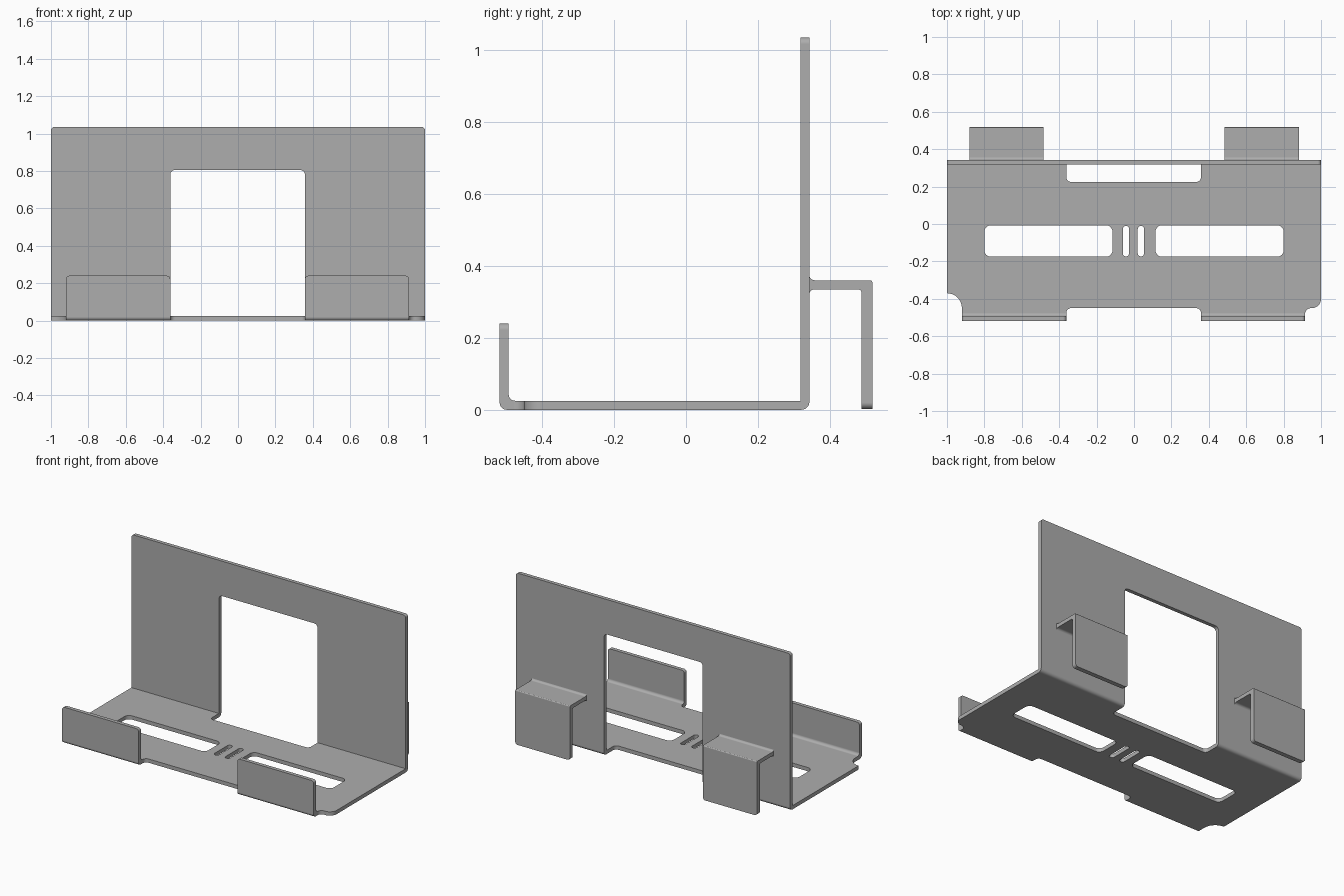
import bpy
import bmesh
import math
from mathutils import Vector

cube = bpy.data.objects.get("Cube")
if cube:
    bpy.data.objects.remove(cube, do_unlink=True)

# Single sheet-metal colour
steel = bpy.data.materials.new("plain grey")
steel.use_nodes = True
GREY = (0.42, 0.42, 0.42, 1)
steel.diffuse_color = GREY
steel.node_tree.nodes["Principled BSDF"].inputs["Base Color"].default_value = GREY


def rounded(points, steps=8):
    """Outline whose corners (a, b, radius) become arcs."""
    out = []
    for i, p in enumerate(points):
        corner = Vector(p[:2])
        r = p[2] if len(p) > 2 else 0
        if not r:
            out.append(corner)
            continue
        u = (Vector(points[i - 1][:2]) - corner).normalized()
        v = (Vector(points[(i + 1) % len(points)][:2]) - corner).normalized()
        half = u.angle(v) / 2
        centre = corner + (u + v).normalized() * (r / math.sin(half))
        start = corner + u * (r / math.tan(half)) - centre
        end = corner + v * (r / math.tan(half)) - centre
        sweep = math.pi - 2 * half
        for k in range(steps + 1):
            t = k / steps
            out.append(centre + (start * math.sin((1 - t) * sweep)
                                 + end * math.sin(t * sweep)) / math.sin(sweep))
    return out


def prism(name, points, axis, low, high):
    """Extrude an outline along an axis from low to high."""
    place = {"X": lambda p: (low, p.x, p.y),
             "Y": lambda p: (p.x, low, p.y),
             "Z": lambda p: (p.x, p.y, low)}[axis]
    bm = bmesh.new()
    face = bm.faces.new([bm.verts.new(place(p)) for p in rounded(points)])
    ext = bmesh.ops.extrude_face_region(bm, geom=[face])
    shift = Vector([high - low if a == axis else 0 for a in "XYZ"])
    bmesh.ops.translate(bm, vec=shift,
                        verts=[g for g in ext["geom"] if isinstance(g, bmesh.types.BMVert)])
    bmesh.ops.recalc_face_normals(bm, faces=bm.faces)
    mesh = bpy.data.meshes.new(name)
    bm.to_mesh(mesh)
    bm.free()
    mesh.materials.append(steel)
    obj = bpy.data.objects.new(name, mesh)
    bpy.context.collection.objects.link(obj)
    return obj


def box(x0, x1, y0, y1, r=0):
    return [(x0, y0, r), (x1, y0, r), (x1, y1, r), (x0, y1, r)]


def combine(target, other, operation):
    other.hide_render = True
    mod = target.modifiers.new("combine", "BOOLEAN")
    mod.operation = operation
    mod.solver = "EXACT"
    mod.object = other
    bpy.context.view_layer.objects.active = target
    bpy.ops.object.modifier_apply(modifier=mod.name)
    bpy.data.objects.remove(other, do_unlink=True)


FRONT, BACK, SHEET, TOP, LIP = -0.518, 0.343, 0.025, 1.035, 0.24

# Folded sheet: front lip, tray and back plate
bracket = prism("folded_bracket", [
    (FRONT, 0, 0.02), (BACK, 0, 0.022), (BACK, TOP), (BACK - SHEET, TOP),
    (BACK - SHEET, SHEET), (FRONT + SHEET, SHEET, 0.018),
    (FRONT + SHEET, LIP), (FRONT, LIP)], "X", -1, 1)

# Plan cut-outs: front corners, gap between lips, rear notch
plan_cuts = [
    [(-1.1, -0.6), (-0.92, -0.6), (-0.92, -0.37, 0.08), (-1.1, -0.37)],
    [(0.915, -0.6), (0.915, -0.45, 0.03), (1, -0.45, 0.05),
     (1.0005, -0.38), (1.1, -0.38), (1.1, -0.6)],
    [(-0.362, -0.6), (0.358, -0.6), (0.358, -0.45, 0.025), (-0.362, -0.45, 0.025)],
    [(-0.362, 0.225, 0.025), (0.358, 0.225, 0.025), (0.358, 0.4), (-0.362, 0.4)],
]
# Long and short slots in the tray
plan_cuts += [box(-0.8, -0.115, -0.175, -0.007, 0.035),
              box(0.115, 0.8, -0.175, -0.007, 0.035),
              box(-0.06, -0.026, -0.173, -0.01, 0.0165),
              box(0.02, 0.054, -0.173, -0.01, 0.0165)]
for cut in plan_cuts:
    combine(bracket, prism("plan_cutter", cut, "Z", -0.1, 0.3), "DIFFERENCE")

# Window in the back plate
combine(bracket, prism("window_cutter", [
    (-0.362, -0.1), (0.358, -0.1), (0.358, 0.805, 0.025), (-0.362, 0.805, 0.025)],
    "Y", 0.28, 0.4), "DIFFERENCE")

# Rear hooks with filleted roots
for x0, x1 in ((-0.88, -0.485), (0.485, 0.883)):
    hook = prism("rear_hook", [
        (0.335, 0.315), (BACK - 0.001, 0.315), (BACK, 0.335, 0.016),
        (0.488, 0.335, 0.01), (0.488, 0.002), (0.518, 0.002), (0.518, 0.36, 0.006),
        (BACK, 0.36, 0.016), (BACK - 0.001, 0.38), (0.335, 0.38)], "X", x0, x1)
    combine(bracket, hook, "UNION")

# Round the free corners of the back plate, lips and hooks
bm = bmesh.new()
bm.from_mesh(bracket.data)
bmesh.ops.remove_doubles(bm, verts=bm.verts, dist=0.00005)
corners = []
for e in bm.edges:
    d = e.verts[1].co - e.verts[0].co
    mid = (e.verts[0].co + e.verts[1].co) / 2
    free_end = (abs(mid.z - TOP) < 0.001 or (abs(mid.z - LIP) < 0.001 and mid.y < -0.4)
                or (abs(mid.z - 0.002) < 0.001 and mid.y > 0.48))
    if free_end and abs(d.y) > 0.02 and abs(d.x) + abs(d.z) < 0.001:
        corners.append(e)
bmesh.ops.bevel(bm, geom=corners, offset=0.018, segments=6, profile=0.5, affect="EDGES")
bm.to_mesh(bracket.data)
bm.free()

# Smooth bends, crisp sheet edges
bpy.ops.object.select_all(action="DESELECT")
bracket.select_set(True)
bpy.context.view_layer.objects.active = bracket
bpy.ops.object.shade_smooth_by_angle(angle=math.radians(30))
weighted = bracket.modifiers.new("even shading", "WEIGHTED_NORMAL")
weighted.keep_sharp = True
